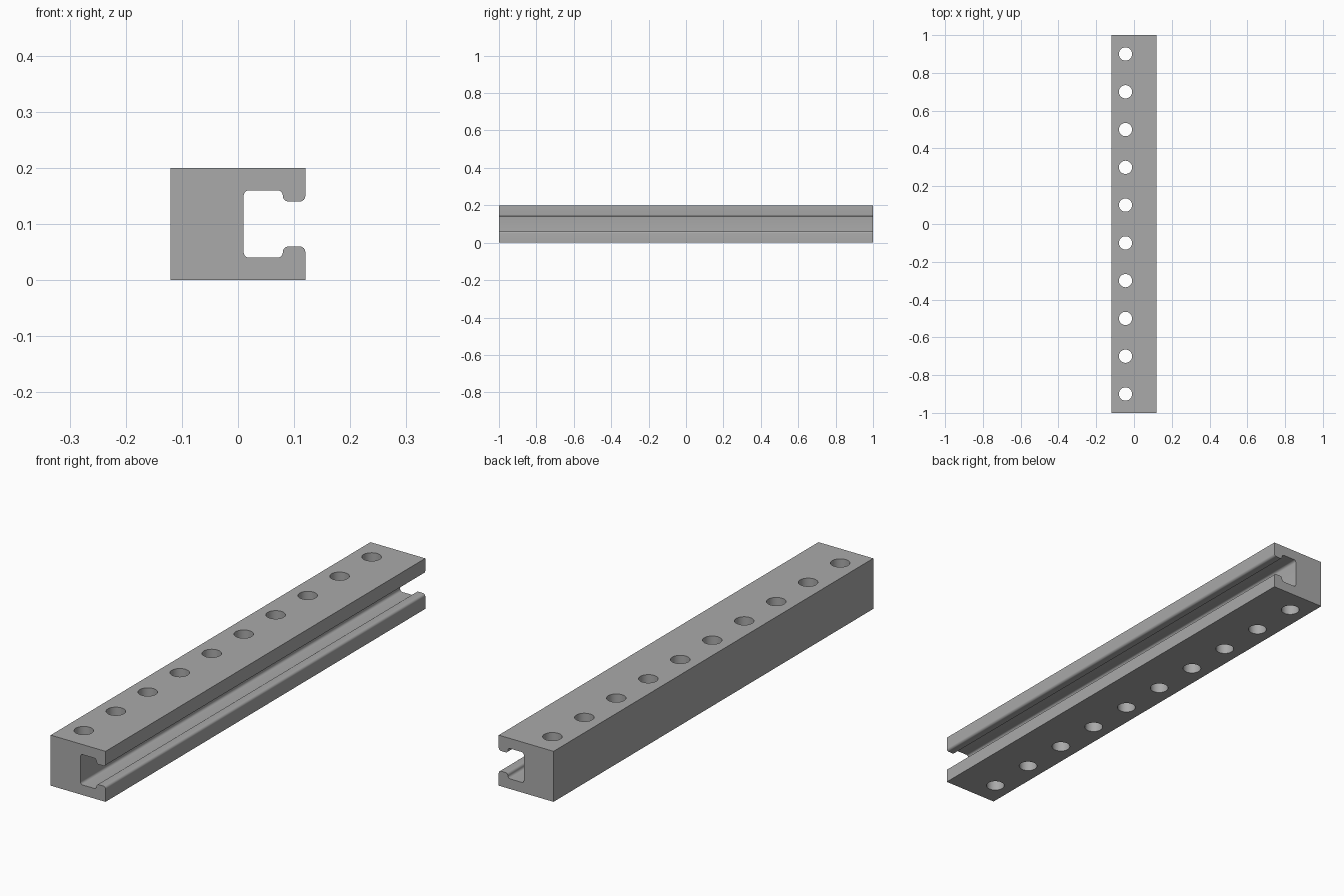
import bpy
import bmesh
import math
from mathutils import Vector

cube = bpy.data.objects.get("Cube")
if cube:
    bpy.data.objects.remove(cube, do_unlink=True)

LENGTH, HALF_W, HEIGHT = 2.0, 0.12, 0.2
FILLET, STEPS = 0.01, 6
HOLE_X, HOLE_R, HOLE_COUNT, PITCH = -0.045, 0.035, 10, 0.2

# Plain grey metal
grey = bpy.data.materials.new("grey_metal")
grey.use_nodes = True
colour = (0.4, 0.4, 0.4, 1.0)
grey.diffuse_color = colour
grey.node_tree.nodes["Principled BSDF"].inputs["Base Color"].default_value = colour


def fillet(prev, corner, nxt):
    """Points of a round that replaces a right-angled corner."""
    a = (prev - corner).normalized() * FILLET
    b = (nxt - corner).normalized() * FILLET
    centre = corner + a + b
    angles = [math.pi / 2 * i / STEPS for i in range(STEPS + 1)]
    return [centre - b * math.cos(t) - a * math.sin(t) for t in angles]


def link_mesh(name, bm):
    mesh = bpy.data.meshes.new(name)
    bmesh.ops.recalc_face_normals(bm, faces=bm.faces)
    bm.to_mesh(mesh)
    bm.free()
    mesh.materials.append(grey)
    obj = bpy.data.objects.new(name, mesh)
    bpy.context.collection.objects.link(obj)
    return obj


# Lower half of the slot, from lip to slot floor, mirrored for the upper half
lower = [(HALF_W, 0.06), (0.08, 0.06), (0.08, 0.04), (0.01, 0.04)]
slot = [Vector(p) for p in lower]
slot += [Vector((x, HEIGHT - z)) for x, z in reversed(lower)]
outer = [Vector(p) for p in
         [(HALF_W, HEIGHT), (-HALF_W, HEIGHT), (-HALF_W, 0), (HALF_W, 0)]]
corners = slot + outer
profile = []
for i, c in enumerate(corners):
    if i < len(slot):
        profile += fillet(corners[i - 1], c, corners[i + 1])
    else:
        profile.append(c)

# Slotted rail, extruded along its length
bm = bmesh.new()
end = bm.faces.new([bm.verts.new((p.x, -LENGTH / 2, p.y)) for p in profile])
result = bmesh.ops.extrude_face_region(bm, geom=[end], use_keep_orig=True)
moved = [v for v in result["geom"] if isinstance(v, bmesh.types.BMVert)]
bmesh.ops.translate(bm, verts=moved, vec=(0, LENGTH, 0))
rail = link_mesh("slotted_rail", bm)

# Row of drill cutters
bm = bmesh.new()
for i in range(HOLE_COUNT):
    made = bmesh.ops.create_cone(bm, cap_ends=True, segments=48, radius1=HOLE_R,
                                 radius2=HOLE_R, depth=HEIGHT * 2)
    y = (i - (HOLE_COUNT - 1) / 2) * PITCH
    bmesh.ops.translate(bm, verts=made["verts"], vec=(HOLE_X, y, HEIGHT / 2))
cutter = link_mesh("hole_cutter", bm)
cutter.hide_render = True

# Drill the holes, then drop the cutter
drill = rail.modifiers.new("mounting_holes", "BOOLEAN")
drill.operation = "DIFFERENCE"
drill.solver = "EXACT"
drill.object = cutter
bpy.ops.object.select_all(action="DESELECT")
rail.select_set(True)
bpy.context.view_layer.objects.active = rail
bpy.ops.object.modifier_apply(modifier=drill.name)
bpy.data.objects.remove(cutter, do_unlink=True)
bpy.ops.object.shade_smooth_by_angle(angle=math.radians(30))
